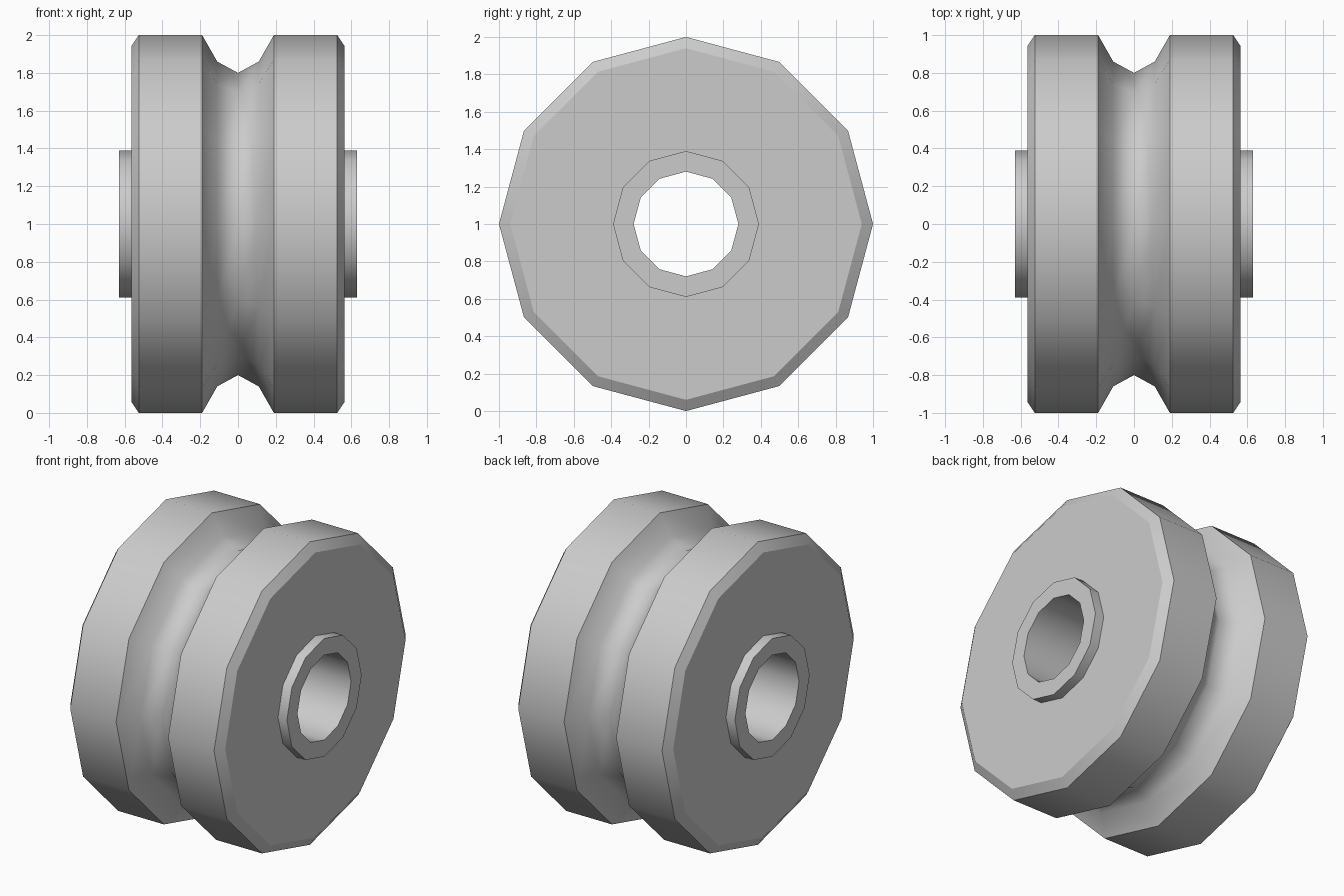
import bpy
import bmesh
from math import cos, sin, tau

SIDES = 12
CENTRE_Z = 1.0

cube = bpy.data.objects.get("Cube")
if cube:
    bpy.data.objects.remove(cube, do_unlink=True)

# Single grey finish
grey = bpy.data.materials.new("plain grey")
grey.use_nodes = True
colour = (0.6, 0.6, 0.6, 1)
grey.diffuse_color = colour
grey.node_tree.nodes["Principled BSDF"].inputs["Base Color"].default_value = colour


def lathe(name, profile, soft=()):
    """Spin a closed (x, radius) profile round the x axis; rings are sharp unless soft."""
    bm = bmesh.new()
    rings = []
    for x, r in profile:
        rings.append([bm.verts.new((x, r * sin(tau * i / SIDES),
                                    CENTRE_Z + r * cos(tau * i / SIDES)))
                      for i in range(SIDES)])
    for k, ring in enumerate(rings):
        after = rings[(k + 1) % len(rings)]
        for i in range(SIDES):
            j = (i + 1) % SIDES
            face = bm.faces.new((ring[i], ring[j], after[j], after[i]))
            face.smooth = True
    for k, ring in enumerate(rings):
        for i in range(SIDES):
            edge = bm.edges.get((ring[i], ring[(i + 1) % SIDES]))
            edge.smooth = k in soft
    bmesh.ops.recalc_face_normals(bm, faces=bm.faces)
    mesh = bpy.data.meshes.new(name)
    bm.to_mesh(mesh)
    bm.free()
    mesh.materials.append(grey)
    obj = bpy.data.objects.new(name, mesh)
    bpy.context.collection.objects.link(obj)
    return obj


# Grooved wheel: chamfered rims either side of a soft V groove
half = [(0.11, 0.86), (0.19, 1.0), (0.525, 1.0), (0.565, 0.94), (0.565, 0.385)]
left_half = [(-x, r) for x, r in reversed(half)]
groove = [(0, 0.8)]
lathe("grooved_wheel", left_half + groove + half, soft=(4, 5, 6))

# Hub sleeve with an open bore
lathe("hub_sleeve", [(-0.63, 0.39), (0.63, 0.39), (0.63, 0.28), (-0.63, 0.28)])
